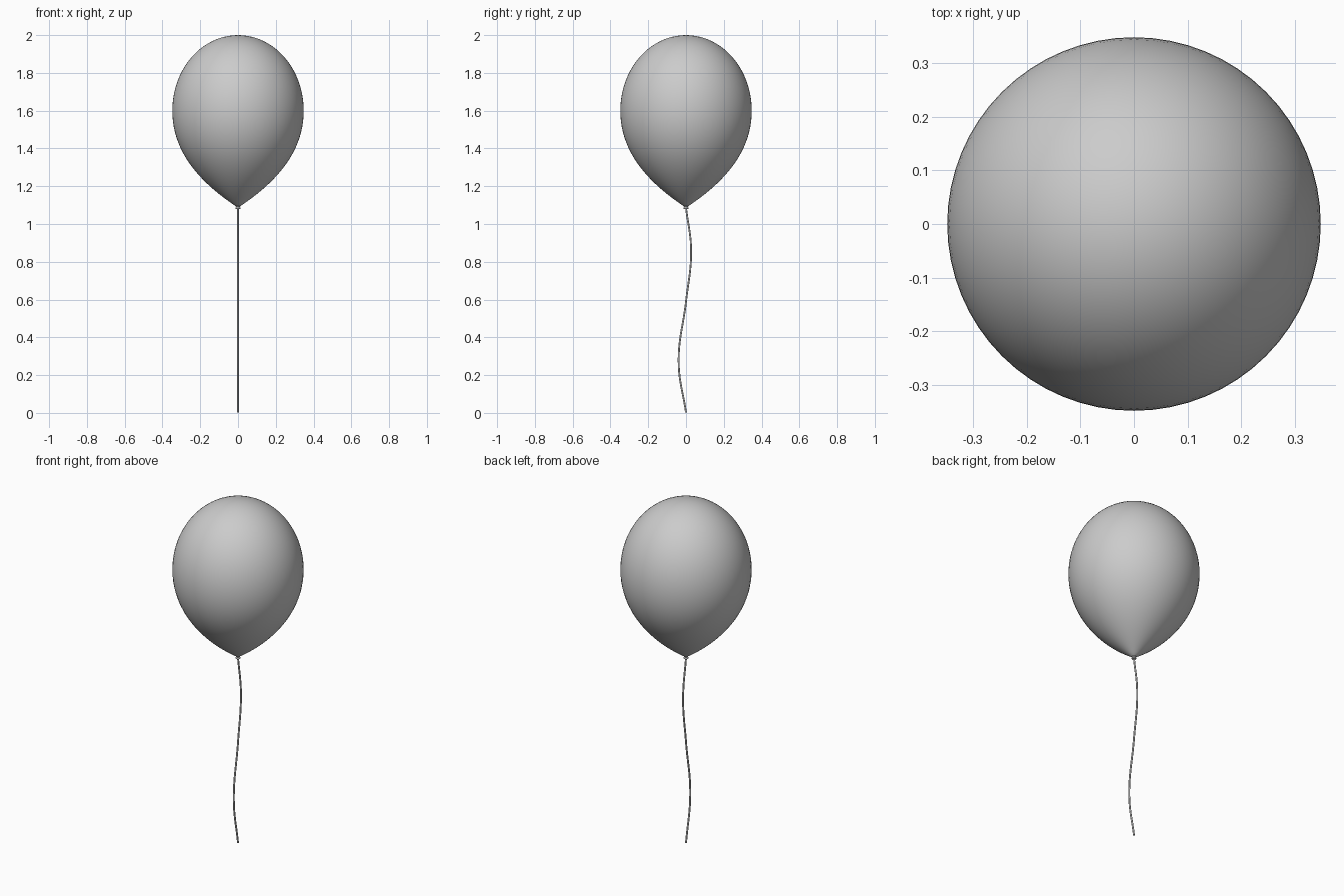
import bpy, bmesh, math
from mathutils import Vector
from mathutils.geometry import interpolate_bezier

if "Cube" in bpy.data.objects:
    bpy.data.objects.remove(bpy.data.objects["Cube"])


def lathe(name, profile, steps):
    """Spin an (r, z) profile around the z axis."""
    bm = bmesh.new()
    verts = [bm.verts.new((r, 0, z)) for r, z in profile]
    edges = [bm.edges.new(pair) for pair in zip(verts, verts[1:])]
    bmesh.ops.spin(bm, geom=verts + edges, cent=(0, 0, 0), axis=(0, 0, 1),
                   angle=math.tau, steps=steps, use_merge=True)
    bmesh.ops.remove_doubles(bm, verts=bm.verts, dist=1e-5)
    bmesh.ops.recalc_face_normals(bm, faces=bm.faces)
    mesh = bpy.data.meshes.new(name)
    bm.to_mesh(mesh)
    bm.free()
    obj = bpy.data.objects.new(name, mesh)
    bpy.context.collection.objects.link(obj)
    bpy.context.view_layer.objects.active = obj
    obj.select_set(True)
    bpy.ops.object.shade_smooth_by_angle(angle=math.radians(40))
    obj.select_set(False)
    return obj


# Balloon: elliptical dome above, tapering curve below
R, MID, TOP = 0.348, 1.6, 2.0
dome = [(R * math.sin(a), MID + (TOP - MID) * math.cos(a))
        for a in (math.pi / 2 * i / 20 for i in range(20))]
taper = interpolate_bezier(Vector((R, MID, 0)), Vector((R, 1.36, 0)),
                           Vector((0.17, 1.2, 0)), Vector((0.01, 1.093, 0)), 25)
lathe("balloon", dome + [(p.x, p.y) for p in taper] + [(0, 1.09)], 64)

# Knot: small flared collar under the balloon
lathe("knot", [(0, 1.1), (0.009, 1.1), (0.013, 1.096), (0.01, 1.09),
               (0.014, 1.083), (0.011, 1.079), (0, 1.079)], 24)

# String: gentle S-curve in the y-z plane
curve = bpy.data.curves.new("string", "CURVE")
curve.dimensions = "3D"
curve.bevel_depth = 0.005
curve.bevel_resolution = 3
curve.resolution_u = 16
curve.use_fill_caps = True
path = [(0, 1.085), (0.027, 0.86), (0.0, 0.59), (-0.039, 0.27), (0, 0.002)]
spline = curve.splines.new("BEZIER")
spline.bezier_points.add(len(path) - 1)
for point, (y, z) in zip(spline.bezier_points, path):
    point.co = (0, y, z)
    point.handle_left_type = point.handle_right_type = "AUTO"
string = bpy.data.objects.new("string", curve)
bpy.context.collection.objects.link(string)
